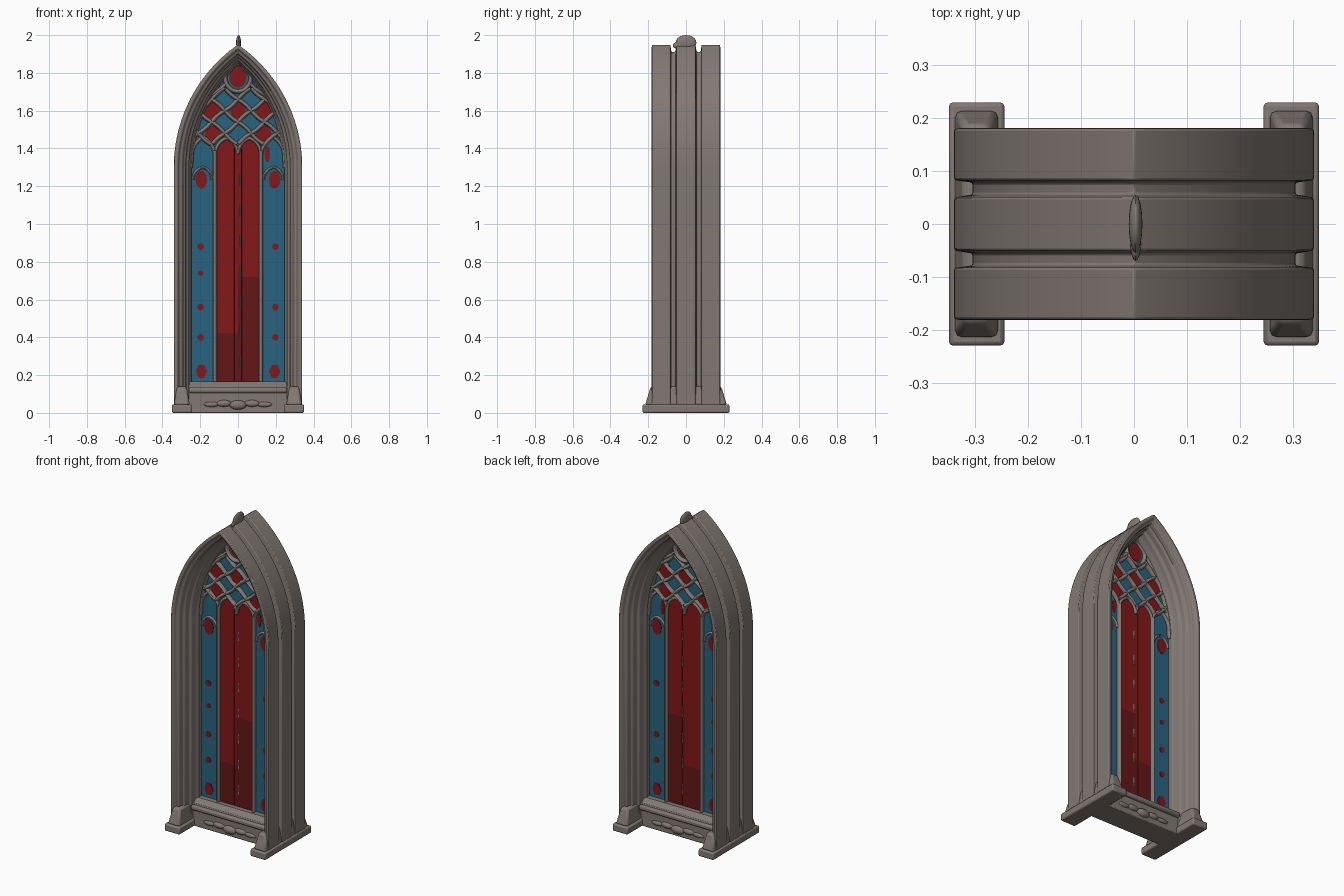
import bpy, bmesh, math
from mathutils import Vector

cube = bpy.data.objects.get("Cube")
if cube:
    bpy.data.objects.remove(cube, do_unlink=True)


def material(name, rgb):
    m = bpy.data.materials.new(name)
    m.use_nodes = True
    m.diffuse_color = (*rgb, 1)
    m.node_tree.nodes["Principled BSDF"].inputs["Base Color"].default_value = (*rgb, 1)
    return m


STONE = material("warm grey stone", (0.22, 0.19, 0.173))
RED = material("red glass", (0.225, 0.009, 0.01))
DARK = material("deep red glass", (0.125, 0.008, 0.009))
BLUE = material("blue glass", (0.022, 0.125, 0.215))

WIDTH, SPRING, APEX = 0.34, 1.3, 1.95
SHEET, PANE = 0.02, 0.027


def finish(name, bm, mat, bevel=0, smooth=True):
    bmesh.ops.recalc_face_normals(bm, faces=bm.faces)
    mesh = bpy.data.meshes.new(name)
    bm.to_mesh(mesh)
    bm.free()
    ob = bpy.data.objects.new(name, mesh)
    bpy.context.collection.objects.link(ob)
    mesh.materials.append(mat)
    if bevel:
        mod = ob.modifiers.new("soft edges", 'BEVEL')
        mod.width, mod.segments, mod.limit_method = bevel, 2, 'ANGLE'
        mod.angle_limit = math.radians(40)
    if smooth:
        activate(ob)
        bpy.ops.object.shade_smooth_by_angle(angle=math.radians(35))


def activate(ob):
    bpy.ops.object.select_all(action='DESELECT')
    ob.select_set(True)
    bpy.context.view_layer.objects.active = ob


def pointed_arch(w, spring, apex, cx=0, foot=None, n=16):
    """Points of a pointed arch from the left foot over the apex to the right foot."""
    h = apex - spring
    c = (h * h - w * w) / (2 * w)
    top = math.atan2(h, c)
    half = [(math.cos(top * i / n) * (c + w) - c, spring + math.sin(top * i / n) * (c + w))
            for i in range(n + 1)]
    if foot is not None:
        half.insert(0, (w, foot))
    return [(cx - x, z) for x, z in half] + [(cx + x, z) for x, z in half[-2::-1]]


def plate(name, outline, mat, thick=PANE):
    bm = bmesh.new()
    face = bm.faces.new([bm.verts.new((x, -thick / 2, z)) for x, z in outline])
    out = bmesh.ops.extrude_face_region(bm, geom=[face])
    for v in out["geom"]:
        if isinstance(v, bmesh.types.BMVert):
            v.co.y += thick
    finish(name, bm, mat, smooth=False)


def block(name, x, y, z, bevel=0.005, taper=(1, 1)):
    bm = bmesh.new()
    bmesh.ops.create_cube(bm, size=1)
    for v in bm.verts:
        t = taper if v.co.z > 0 else (1, 1)
        v.co = Vector((sum(x) / 2 + v.co.x * (x[1] - x[0]) * t[0],
                       sum(y) / 2 + v.co.y * (y[1] - y[0]) * t[1],
                       sum(z) / 2 + v.co.z * (z[1] - z[0])))
    finish(name, bm, STONE, bevel)


def bar(name, pts, r, depth=2.4, closed=False, mat=STONE):
    """Rounded tracery bar along a path, deeper than it is wide."""
    curve = bpy.data.curves.new(name, 'CURVE')
    curve.dimensions, curve.bevel_depth, curve.bevel_resolution = '3D', r, 2
    curve.use_fill_caps = True
    sp = curve.splines.new('POLY')
    sp.points.add(len(pts) - 1)
    for p, (x, z) in zip(sp.points, pts):
        p.co = (x, 0, z, 1)
    sp.use_cyclic_u = closed
    curve.materials.append(mat)
    ob = bpy.data.objects.new(name, curve)
    bpy.context.collection.objects.link(ob)
    ob.scale.y = depth
    activate(ob)
    bpy.ops.object.convert(target='MESH')
    bpy.ops.object.shade_smooth_by_angle(angle=math.radians(50))


def blob(name, loc, size):
    bm = bmesh.new()
    bmesh.ops.create_uvsphere(bm, u_segments=16, v_segments=10, radius=1)
    for v in bm.verts:
        v.co = Vector([loc[i] + v.co[i] * size[i] for i in range(3)])
    finish(name, bm, STONE)


def ellipse(cx, cz, rx, rz, n=14):
    return [(cx + rx * math.cos(math.tau * i / n), cz + rz * math.sin(math.tau * i / n))
            for i in range(n)]


# Moulded arch frame: (inset, y) section, mirrored front to back, swept round the arch
outer = [(0, 0.05), (0.035, 0.056), (0.035, 0.078), (0, 0.083), (0, 0.18)]
inner = [(0.02, 0.182), (0.03, 0.165), (0.045, 0.16), (0.05, 0.135), (0.063, 0.125),
         (0.066, 0.095), (0.08, 0.085), (0.083, 0.05), (0.094, 0.035)]
half = outer + inner
section = half + [(d, -y) for d, y in reversed(half)]
bm = bmesh.new()
rails = [[bm.verts.new((x, y, z)) for x, z in
          pointed_arch(WIDTH - d, SPRING, APEX - 1.05 * d, foot=0.01, n=24)] for d, y in section]
for a, b in zip(rails, rails[1:] + rails[:1]):
    for i in range(len(a) - 1):
        bm.faces.new((a[i], a[i + 1], b[i + 1], b[i]))
for end in (0, -1):
    bm.faces.new([r[end] for r in rails])
finish("arch_frame", bm, STONE, bevel=0.004)

# Ridge finial
blob("finial", (0.003, 0, 1.96), (0.013, 0.055, 0.04))
blob("finial_tail", (0.003, -0.035, 1.945), (0.01, 0.035, 0.02))

# Feet with sloped caps
for s, side in ((1, "left"), (-1, "right")):
    xs = sorted((s * 0.245, s * 0.35))
    block(side + "_foot", xs, (-0.23, 0.23), (0, 0.045), bevel=0.008)
    xs = sorted((s * 0.255, s * 0.34))
    block(side + "_foot_cap", xs, (-0.217, 0.217), (0.04, 0.14), bevel=0.012, taper=(0.6, 0.86))

# Sill with ledge and carved relief on both faces
block("sill", (-0.26, 0.26), (-0.08, 0.08), (0, 0.14))
block("sill_ledge", (-0.26, 0.26), (-0.1, 0.1), (0.105, 0.135), bevel=0.01)
block("sill_slope", (-0.26, 0.26), (-0.085, 0.085), (0.13, 0.165), taper=(1, 0.5))
for y in (-0.08, 0.08):
    blob("relief_centre", (0, y, 0.042), (0.045, 0.022, 0.025))
    for s in (-1, 1):
        blob("relief_scroll", (s * 0.075, y, 0.05), (0.04, 0.016, 0.018))
        blob("relief_leaf", (s * 0.14, y, 0.045), (0.04, 0.012, 0.014))

# Blue glass sheet behind everything
plate("blue_glass", pointed_arch(0.252, SPRING, 1.858, foot=0.15), BLUE, SHEET)

# Centre red lights, with deeper panes below
for s, split in ((-1, 0.42), (1, 0.72)):
    light = pointed_arch(0.056, 1.37, 1.45, cx=s * 0.056, foot=split, n=6)
    plate("centre_light", light, RED)
    a, b = sorted((0, s * 0.112))
    plate("centre_light_lower", [(a, 0.16), (b, 0.16), (b, split), (a, split)], DARK)
    bar("centre_lancet_head", pointed_arch(0.06, 1.37, 1.455, cx=s * 0.06, n=6), 0.011)
    bar("centre_lead", [(s * 0.018, 0.16), (s * 0.018, 1.4)], 0.005, 3.2, mat=DARK)
for i in range(7):
    z = 0.24 + i * 0.16
    bar("lead_highlight", [(0.012, z), (0.012, z + 0.06)], 0.006, 2.8)

# Side lights: mullions, heads and red medallions
for s in (-1, 1):
    bar("mullion", [(s * 0.122, 0.15), (s * 0.122, 1.39)], 0.013, 2.6)
    bar("side_lancet_head", pointed_arch(0.061, 1.36, 1.46, cx=s * 0.184, n=6), 0.011)
    bar("side_inner_head", pointed_arch(0.052, 1.235, 1.3, cx=s * 0.187, n=6), 0.009)
    plate("upper_medallion", ellipse(s * 0.194, 1.235, 0.031, 0.048), RED)
    plate("lower_medallion", ellipse(s * 0.194, 0.22, 0.03, 0.04, 6), RED)
    for z in (0.4, 0.56, 0.88):
        plate("small_medallion", ellipse(s * 0.198, z, 0.018, 0.018, 8), RED)
plate("small_medallion", ellipse(-0.198, 0.74, 0.015, 0.015, 8), RED)
plate("upper_sliver", ellipse(0.155, 1.37, 0.014, 0.045, 8), RED)

# Diagonal lattice tracery, kept within the arch head
PITCH_X, PITCH_Z = 0.14, 0.12
limit = pointed_arch(0.25, SPRING, 1.86, n=24)


def inside(x, z):
    edge = min((p for p in limit if p[0] >= 0), key=lambda p: abs(p[1] - z))[0]
    return abs(x) < edge and 1.42 < z < 1.72


for k in range(-1, 5):
    for s in (-1, 1):
        pts = []
        for i in range(-50, 51):
            x = i * 0.005
            z = 1.42 + k * PITCH_Z + s * x * PITCH_Z / PITCH_X
            if inside(x, z) and math.hypot(x, z - 1.775) > 0.08:
                pts.append((x, z + 0.006 * math.sin(x * math.tau / PITCH_X)))
        if len(pts) > 4:
            bar("lattice_bar", pts, 0.013)

# Red panes in the lattice and the crowning rosette
for x, z, r in ((0, 1.6, 0.04), (-0.135, 1.48, 0.042), (0.135, 1.48, 0.042),
                (-0.145, 1.61, 0.052), (0.145, 1.61, 0.052)):
    plate("lattice_pane", ellipse(x, z, r, r, 10), RED)
plate("crown_pane", ellipse(0, 1.778, 0.046, 0.057), RED)
bar("crown_ring", ellipse(0, 1.775, 0.068, 0.074, 28), 0.014, 2.2, closed=True)
for s in (-1, 1):
    bar("crown_stem", [(s * 0.062, 1.745), (s * 0.085, 1.72), (s * 0.13, 1.69), (s * 0.19, 1.66)], 0.012)
bar("head_rim", pointed_arch(0.247, SPRING, 1.853), 0.011, 2.6)
